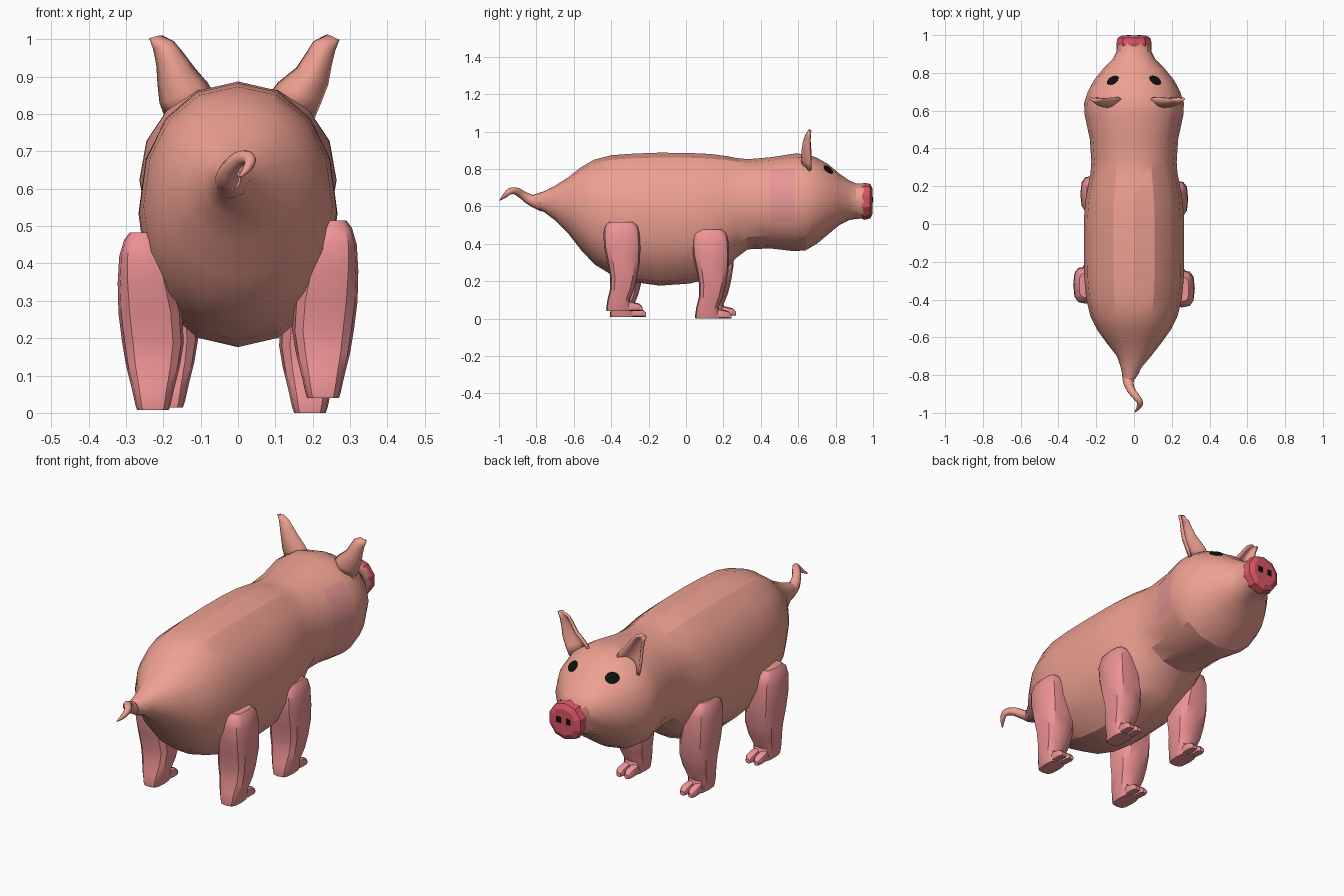
import bpy, bmesh, math
from mathutils import Vector

if "Cube" in bpy.data.objects:
    bpy.data.objects.remove(bpy.data.objects["Cube"])


def mat(name, r, g, b):
    m = bpy.data.materials.new(name)
    m.diffuse_color = (r, g, b, 1)
    m.use_nodes = True
    m.node_tree.nodes["Principled BSDF"].inputs["Base Color"].default_value = m.diffuse_color
    return m


SKIN = mat("skin", 0.85, 0.35, 0.28)
LEG = mat("leg_pink", 0.85, 0.29, 0.30)
PATCH = mat("cheek_patch", 0.80, 0.30, 0.30)
SNOUT = mat("snout_red", 0.68, 0.09, 0.13)
BLACK = mat("black", 0.005, 0.005, 0.005)


def smooth(ob, angle):
    bpy.ops.object.select_all(action='DESELECT')
    ob.select_set(True)
    bpy.context.view_layer.objects.active = ob
    bpy.ops.object.shade_smooth_by_angle(angle=math.radians(angle))


def add(name, bm, material, angle=30):
    bmesh.ops.recalc_face_normals(bm, faces=bm.faces)
    me = bpy.data.meshes.new(name)
    bm.to_mesh(me)
    bm.free()
    ob = bpy.data.objects.new(name, me)
    bpy.context.collection.objects.link(ob)
    me.materials.append(material)
    smooth(ob, angle)
    return ob


def ring(n, a, b, power=2.0):
    """Points of a superellipse with half sizes a, b."""
    out = []
    for i in range(n):
        t = 2 * math.pi * i / n
        s, c = math.sin(t), math.cos(t)
        out.append((math.copysign(abs(s) ** (2 / power), s) * a,
                    math.copysign(abs(c) ** (2 / power), c) * b))
    return out


def loft(rings):
    bm = bmesh.new()
    rows = [[bm.verts.new(p) for p in r] for r in rings]
    n = len(rows[0])
    for a, b in zip(rows, rows[1:]):
        for i in range(n):
            j = (i + 1) % n
            bm.faces.new((a[i], a[j], b[j], b[i]))
    bm.faces.new(rows[0])
    bm.faces.new(rows[-1])
    return bm


def along_y(sections, n, power):
    # each section: y, top z, bottom z, half width, centre x
    return loft([[(cx + u, y, (t + b) / 2 + v)
                  for u, v in ring(n, w, (t - b) / 2, power)]
                 for y, t, b, w, cx in sections])


# body and head
body_sections = [
    (-.82, .66, .595, .032, -.025), (-.76, .68, .57, .055, -.015), (-.70, .71, .525, .09, 0),
    (-.63, .755, .455, .145, 0), (-.56, .81, .365, .195, 0), (-.49, .85, .29, .23, 0),
    (-.40, .873, .235, .253, 0), (-.28, .882, .195, .264, 0), (-.14, .887, .176, .266, 0),
    (.02, .885, .187, .266, 0), (.13, .88, .215, .257, 0), (.22, .868, .27, .24, 0),
    (.27, .858, .325, .23, 0), (.33, .852, .37, .226, 0), (.45, .862, .375, .234, 0),
    (.58, .882, .36, .262, 0), (.64, .88, .365, .264, 0), (.70, .86, .40, .245, 0),
    (.76, .825, .45, .213, 0), (.82, .775, .50, .165, 0), (.87, .74, .525, .115, 0),
    (.91, .722, .533, .094, 0), (.96, .72, .535, .092, 0)]
body = add("body", along_y(body_sections, 16, 2.15), SKIN, 24)
body.data.materials.append(PATCH)
for f in body.data.polygons:
    c = f.center
    if .45 < c.y < .6 and c.x > .1 and .5 < c.z < .78:
        f.material_index = 1

# snout pad with two nostrils
add("snout_pad", along_y([(.94, .722, .533, .094, 0), (.955, .725, .528, .098, 0),
                          (.985, .72, .535, .092, 0), (.998, .695, .56, .066, 0)],
                         10, 2.1), SNOUT, 10)
for side, s in (("left", -1), ("right", 1)):
    bpy.ops.mesh.primitive_cube_add(size=1, location=(s * .028, .993, .635))
    ob = bpy.context.object
    ob.name = side + "_nostril"
    ob.scale = (.025, .014, .03)
    ob.data.materials.append(BLACK)
    # eye, a flat disc pressed onto the brow
    ok, loc, nor, _ = body.closest_point_on_mesh(Vector((s * .115, .765, .80)))
    bpy.ops.mesh.primitive_uv_sphere_add(segments=16, ring_count=8, radius=.034, location=loc)
    ob = bpy.context.object
    ob.name = side + "_eye"
    ob.scale = (1, .85, .22)
    ob.rotation_euler = nor.to_track_quat('Z', 'Y').to_euler()
    ob.data.materials.append(BLACK)
    smooth(ob, 40)


# cupped ears, hollow towards the snout
def ear(name, s, rows):
    bm = bmesh.new()
    cols = 7
    grid = []
    for z0, x0, z1, x1, y, depth in rows:
        row = []
        for i in range(cols):
            t = i / (cols - 1)
            cup = depth * (2 * t - 1) ** 2
            row.append(bm.verts.new((s * (x0 + (x1 - x0) * t), y + cup, z0 + (z1 - z0) * t)))
        grid.append(row)
    for a, b in zip(grid, grid[1:]):
        for i in range(cols - 1):
            bm.faces.new((a[i], a[i + 1], b[i + 1], b[i]))
    ob = add(name, bm, SKIN, 40)
    m = ob.modifiers.new("thickness", 'SOLIDIFY')
    m.thickness = .014
    m.offset = 0


# each row: inner z, inner x, outer z, outer x, y, cup depth
ear("right_ear", 1, [(.84, .08, .79, .20, .625, .04), (.88, .11, .83, .217, .622, .045),
                     (.92, .16, .88, .236, .625, .04), (.96, .187, .93, .245, .632, .03),
                     (.99, .205, .97, .255, .645, .018), (1.008, .24, 1.0, .267, .66, .005)])
ear("left_ear", -1, [(.84, .06, .79, .19, .625, .04), (.88, .085, .83, .205, .622, .045),
                     (.92, .12, .88, .21, .625, .04), (.96, .15, .93, .213, .632, .03),
                     (.99, .175, .975, .222, .645, .018), (1.005, .205, 1.004, .233, .66, .005)])

# curly tail
cu = bpy.data.curves.new("tail", 'CURVE')
cu.dimensions = '3D'
cu.bevel_depth = 1
cu.bevel_resolution = 2
cu.use_fill_caps = True
sp = cu.splines.new('BEZIER')
tail_pts = [(-.018, -.77, .622, .05), (-.03, -.82, .63, .031), (-.02, -.87, .658, .023),
            (.012, -.915, .683, .02), (.032, -.945, .678, .017), (.025, -.97, .655, .012),
            (.005, -.996, .632, .003)]
sp.bezier_points.add(len(tail_pts) - 1)
for p, (x, y, z, r) in zip(sp.bezier_points, tail_pts):
    p.co = (x, y, z)
    p.radius = r
    p.handle_left_type = p.handle_right_type = 'AUTO'
sp.resolution_u = 4
tail = bpy.data.objects.new("tail", cu)
bpy.context.collection.objects.link(tail)
cu.materials.append(SKIN)
bpy.ops.object.select_all(action='DESELECT')
tail.select_set(True)
bpy.context.view_layer.objects.active = tail
bpy.ops.object.convert(target='MESH')
smooth(bpy.context.object, 50)

# legs: z, inner x, outer x, back y, front y (modelled as the right hind leg)
leg_sections = [(.04, .185, .27, -.425, -.29), (.055, .18, .275, -.427, -.285),
                (.10, .17, .285, -.42, -.30), (.16, .155, .30, -.405, -.275),
                (.22, .145, .31, -.405, -.26), (.30, .15, .32, -.42, -.247),
                (.38, .17, .322, -.438, -.244), (.45, .19, .318, -.442, -.248),
                (.495, .205, .305, -.432, -.258), (.515, .22, .29, -.41, -.28)]


def leg(name, s, dx, dy, dz):
    bm = loft([[(s * ((a + b) / 2 + dx + u), (c + d) / 2 + dy + v, z + dz)
                for u, v in ring(12, (b - a) / 2, (d - c) / 2, 3.2)]
               for z, a, b, c, d in leg_sections])
    add(name, bm, LEG, 35)
    # two split toes
    for k, x in (("inner", .204), ("outer", .25)):
        toe = [(-.34, .055, .014), (-.29, .05, .023), (-.25, .04, .023), (-.233, .022, .013)]
        bm = loft([[(s * (x + dx + u), y + dy, .04 + h / 2 + dz + v)
                    for u, v in ring(8, w, h / 2, 2.6)] for y, h, w in toe])
        add(name + "_" + k + "_toe", bm, LEG, 40)


leg("right_hind_leg", 1, 0, 0, 0)
leg("left_hind_leg", -1, 0, .02, -.032)
leg("right_front_leg", 1, -.035, .475, -.04)
leg("left_front_leg", -1, -.038, .50, -.025)
